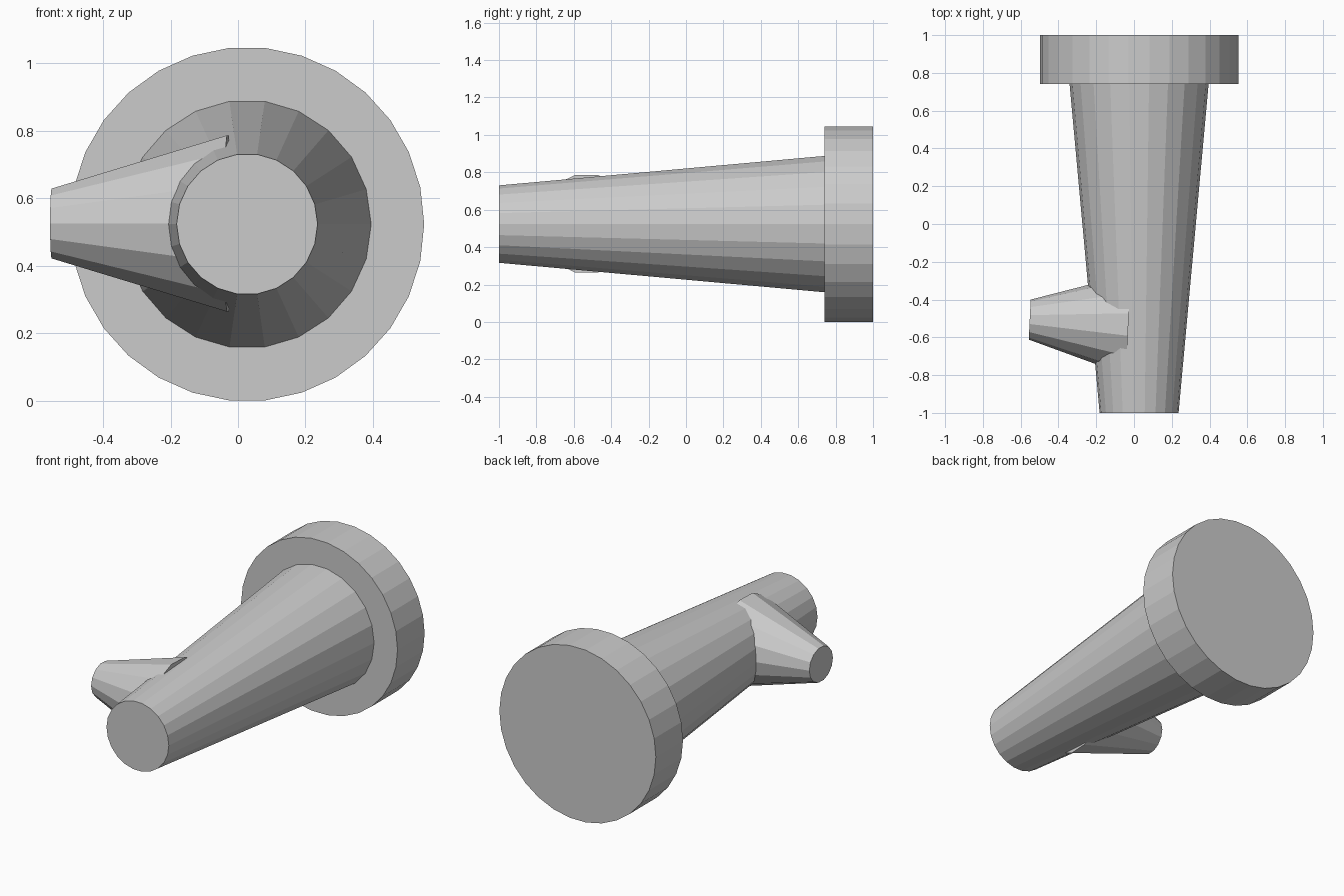
import bpy
from mathutils import Vector

if "Cube" in bpy.data.objects:
    bpy.data.objects.remove(bpy.data.objects["Cube"])

CX, CZ = 0.027, 0.523


def frustum(name, start, end, r1, r2, sides):
    """Flat-faced round part between two points, with a vertex on the horizontal."""
    a, b = Vector(start), Vector(end)
    axis = (b - a).normalized()
    bpy.ops.mesh.primitive_cone_add(vertices=sides, radius1=1, radius2=1, depth=2)
    obj = bpy.context.object
    obj.name = obj.data.name = name
    side = axis.cross(Vector((0, 0, 1))).normalized()  # horizontal cross direction
    up = side.cross(axis)
    for v in obj.data.vertices:
        c, r = (a, r1) if v.co.z < 0 else (b, r2)
        # primitive's first vertex lies on +y, so y maps to the horizontal
        v.co = c + side * (v.co.y * r) - up * (v.co.x * r)
    # keep face normals outward
    import bmesh
    bm = bmesh.new()
    bm.from_mesh(obj.data)
    bmesh.ops.recalc_face_normals(bm, faces=bm.faces)
    bm.to_mesh(obj.data)
    bm.free()
    return obj


# wide round base plate at the back
frustum("base_disc", (CX, 0.74, CZ), (CX, 1.0, CZ), 0.525, 0.525, 30)
# long tapered body
frustum("tapered_body", (CX, -1.0, CZ), (CX, 0.74, CZ), 0.209, 0.368, 22)
# short side branch, tilted slightly to stand square to the body's taper
frustum("side_branch", (-0.552, -0.506, CZ + 0.002), (-0.03, -0.532, CZ + 0.002),
        0.106, 0.268, 14)
